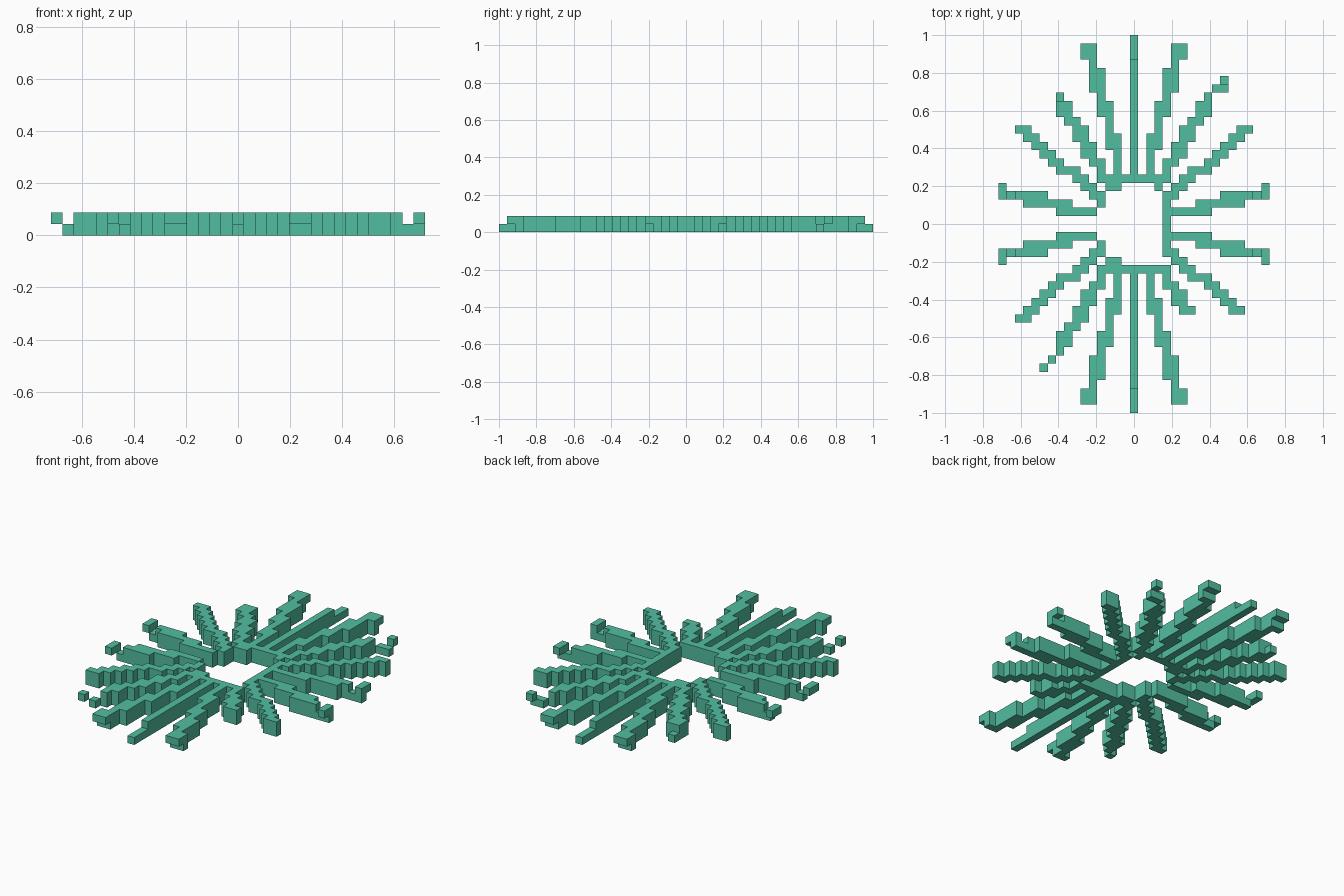
import bpy, bmesh
from mathutils import Vector

cube = bpy.data.objects.get("Cube")
if cube:
    bpy.data.objects.remove(cube)

U = 2 / 46          # size of one block
BOTH, LOW, HIGH = (0, 1), (0,), (1,)

teal = bpy.data.materials.new("teal")
teal.use_nodes = True
colour = (0.085, 0.51, 0.35, 1)
teal.diffuse_color = colour
teal.node_tree.nodes["Principled BSDF"].inputs["Base Color"].default_value = colour


def bar(i0, i1, j0, j1, layers=BOTH):
    """Blocks filling columns i0..i1 and rows j0..j1."""
    return {(i, j, k) for i in range(i0, i1 + 1)
            for j in range(j0, j1 + 1) for k in layers}


def place(cells, sx, sy):
    """Mirror blocks into a quadrant."""
    return {(sx * i, j if sy > 0 else -1 - j, k) for i, j, k in cells}


# Arm shapes, drawn once in the back left quadrant
def steep_arm():
    return (bar(2, 2, 6, 10) | bar(3, 3, 9, 14) | bar(4, 4, 13, 18)
            | bar(5, 5, 16, 20) | bar(6, 6, 20, 20) | bar(5, 6, 21, 21, HIGH))


def slanted_arm():
    return (bar(4, 4, 5, 7) | bar(5, 5, 7, 9) | bar(6, 6, 8, 11)
            | bar(7, 7, 10, 12) | bar(8, 8, 12, 14) | bar(9, 9, 13, 14))


def diagonal_arm():
    start = lambda j: round(4.1 + (j - 3) * 9 / 8)
    cells = set()
    for j in range(3, 12):
        cells |= bar(start(j), start(j + 1), j, j)
    return cells


def flat_arm():
    return (bar(5, 9, 1, 1) | bar(8, 13, 2, 2) | bar(11, 14, 3, 3)
            | bar(15, 15, 3, 3, LOW) | bar(16, 16, 3, 4, HIGH))


parts = {}

# Open central ring
parts["ring"] = (bar(-4, 4, 5, 5) | bar(-4, 4, -6, -6) | bar(4, 4, -4, 3)
                 | bar(-3, -2, 4, 4) | bar(-3, -2, -5, -5) | bar(3, 3, 4, 4)
                 | bar(-4, -4, 2, 3) | bar(-4, -4, -4, -3))

# Straight spokes with lowered tips
for end, sy in (("back", 1), ("front", -1)):
    parts[end + "_spoke"] = place(bar(0, 0, 6, 19) | bar(0, 0, 20, 22, LOW), 1, sy)

# Four arms in each quadrant
for end, sy in (("back", 1), ("front", -1)):
    for side, sx in (("left", 1), ("right", -1)):
        slanted, diagonal, flat = slanted_arm(), diagonal_arm(), flat_arm()
        corner = end + "_" + side
        if corner == "back_left":
            slanted |= (bar(9, 9, 15, 15) | bar(10, 11, 16, 16, LOW)
                        | bar(11, 11, 17, 17, HIGH))
        elif corner == "back_right":
            slanted |= bar(9, 9, 15, 15, LOW)
        elif corner == "front_right":
            slanted |= (bar(9, 9, 15, 15) | bar(10, 10, 16, 16, LOW)
                        | bar(11, 11, 17, 17, HIGH))
        else:
            # shortened arms
            slanted = {c for c in slanted if c[1] < 11}
            diagonal = {c for c in diagonal if c[1] < 11}
            slanted |= bar(7, 7, 10, 10)
        if side == "left":
            flat |= bar(16, 16, 3, 3, LOW)
        for name, cells in (("steep", steep_arm()), ("slanted", slanted),
                            ("diagonal", diagonal), ("flat", flat)):
            parts[corner + "_" + name + "_arm"] = place(cells, sx, sy)

filled = set().union(*parts.values())


def build(name, cells):
    """Skin the blocks with outer faces only, merged into flat panels."""
    bm = bmesh.new()
    for cell in sorted(cells):
        centre = Vector(cell) + Vector((0, 0.5, 0.5))
        for axis in range(3):
            for sign in (-1, 1):
                near = list(cell)
                near[axis] += sign
                if tuple(near) in filled:
                    continue
                n, a = Vector(), Vector()
                n[axis], a[(axis + 1) % 3] = sign / 2, 0.5
                b = n.cross(a) * 2
                bm.faces.new([bm.verts.new((centre + n + d) * U)
                              for d in (a + b, b - a, -a - b, a - b)])
    bmesh.ops.remove_doubles(bm, verts=bm.verts[:], dist=U / 100)
    bmesh.ops.dissolve_limit(bm, angle_limit=0.01, verts=bm.verts[:], edges=bm.edges[:])
    mesh = bpy.data.meshes.new(name)
    bm.to_mesh(mesh)
    bm.free()
    mesh.materials.append(teal)
    bpy.context.collection.objects.link(bpy.data.objects.new(name, mesh))


taken = set()
for name, cells in parts.items():
    build(name, cells - taken)
    taken |= cells
